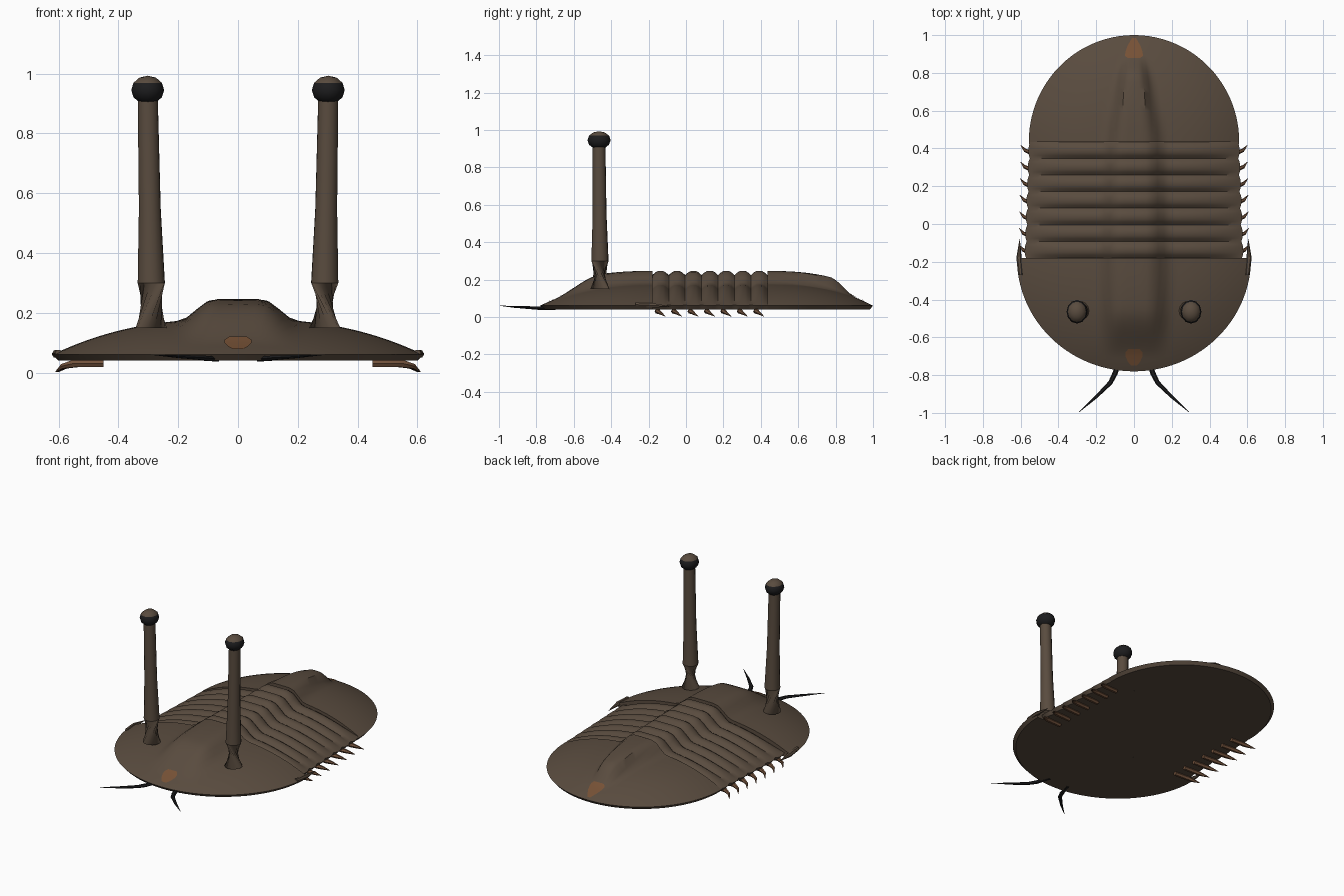
import bpy, bmesh, math
from mathutils import Vector, Matrix

if "Cube" in bpy.data.objects:
    bpy.data.objects.remove(bpy.data.objects["Cube"])


def material(name, rgb):
    m = bpy.data.materials.new(name)
    m.use_nodes = True
    m.diffuse_color = (*rgb, 1)
    m.node_tree.nodes["Principled BSDF"].inputs["Base Color"].default_value = (*rgb, 1)
    return m


SHELL = material("shell brown", (0.1, 0.071, 0.049))
ORANGE = material("rust mark", (0.18, 0.082, 0.036))
LEG = material("leg tan", (0.17, 0.085, 0.045))
BLACK = material("black", (0.012, 0.012, 0.013))


def finish(name, bm, *mats):
    bmesh.ops.recalc_face_normals(bm, faces=bm.faces)
    mesh = bpy.data.meshes.new(name)
    bm.to_mesh(mesh)
    bm.free()
    for m in mats:
        mesh.materials.append(m)
    for p in mesh.polygons:
        p.use_smooth = True
    mesh.set_sharp_from_angle(angle=math.radians(40))
    ob = bpy.data.objects.new(name, mesh)
    bpy.context.collection.objects.link(ob)
    return ob


def loft(name, rings, mat, closed=True):
    """Skin a row of equal rings; closed rings also get end caps."""
    bm = bmesh.new()
    vs = [[bm.verts.new(p) for p in r] for r in rings]
    n = len(vs[0])
    for a, b in zip(vs, vs[1:]):
        for i in range(n if closed else n - 1):
            j = (i + 1) % n
            bm.faces.new((a[i], a[j], b[j], b[i]))
    if closed:
        bm.faces.new(vs[0])
        bm.faces.new(vs[-1])
    return finish(name, bm, mat)


def tube(name, path, mat, sides=10, flat=1.0):
    """Tapered tube through (point, radius) pairs."""
    pts = [Vector(p) for p, _ in path]
    rings = []
    for i, (_, r) in enumerate(path):
        d = pts[min(i + 1, len(pts) - 1)] - pts[max(i - 1, 0)]
        q = d.to_track_quat("Z", "Y")
        ring = []
        for k in range(sides):
            a = math.tau * k / sides
            o = q @ Vector((r * math.cos(a), r * math.sin(a), 0))
            ring.append(pts[i] + Vector((o.x, o.y, o.z * flat)))
        rings.append(ring)
    return loft(name, rings, mat)


def smooth(t):
    t = max(0.0, min(1.0, t))
    return t * t * (3 - 2 * t)


# Shell surface: a shallow dome with a raised lobe along the middle
NECK, HIP = -0.18, 0.435
HEAD_W, HEAD_L, TAIL_W, TAIL_L = 0.62, 0.6, 0.557, 0.565
SEGMENTS = 7


def height(x, y):
    if y < NECK:
        r = math.hypot(x / HEAD_W, (y - NECK) / HEAD_L)
        lobe, rise = 0.2, smooth((y + 0.71) / 0.26)
    elif y <= HIP:
        t = (y - NECK) / (HIP - NECK)
        r = abs(x) / (0.58 + (TAIL_W - 0.58) * t)
        lobe, rise = 0.2 - 0.03 * t, 1
    else:
        t = (y - HIP) / TAIL_L
        r = math.hypot(x / TAIL_W, t)
        lobe, rise = 0.17 - 0.13 * t, smooth((0.91 - y) / 0.14)
    bump = smooth((1 - abs(x) / lobe) / 0.6)
    return 0.06 + 0.12 * (1 - min(r, 1) ** 2.5) + 0.066 * bump * rise


def section(y, w, centre, drop=0.0):
    """Closed cross-section: domed top, turned-in rim, flat underside."""
    n = 44
    ring = []
    for i in range(n + 1):
        u = math.sin(math.pi * (i / n - 0.5)) * 0.4 + (2 * i / n - 1) * 0.6
        ring.append((u * w, y, height(u * w, y) - drop * (1 - abs(u) ** 6)))
    yb = centre + (y - centre) * 0.97
    ring += [(w * 0.97, yb, 0.04), (-w * 0.97, yb, 0.04)]
    return ring


# Head and tail shields, rounded to an ellipse
STEPS = 26
angles = [math.radians(1.5 + 88.5 * i / STEPS) for i in range(STEPS + 1)]
loft("head_shield", [section(NECK - HEAD_L * math.cos(a) - (1e-5 if a > 1.57 else 0),
                             HEAD_W * math.sin(a), NECK) for a in angles], SHELL)
loft("tail_shield", [section(HIP + TAIL_L * math.cos(a) + (1e-5 if a > 1.57 else 0),
                             TAIL_W * math.sin(a), HIP) for a in angles], SHELL)

# Thorax: repeated plates with a groove between each
pitch = (HIP - NECK) / SEGMENTS
rings = []
for s in range(SEGMENTS):
    for f, drop in ((0, 0.022), (0.18, 0.008), (0.34, 0), (0.66, 0), (0.82, 0.008)):
        y = NECK + pitch * (s + f)
        w = 0.58 + (TAIL_W - 0.58) * (s + f) / SEGMENTS
        rings.append(section(y, w - drop * 0.4, y, drop))
rings.append(section(HIP, TAIL_W, HIP, 0.022))
loft("thorax", rings, SHELL)


# Rust marks lying on the shell
def mark(name, rows):
    grid = []
    for y, w in rows:
        xs = [w * k / 3 for k in range(-3, 4)]
        grid.append([(x, y, height(x, y) + 0.004) for x in xs])
    return loft(name, grid, ORANGE, closed=False)


mark("brow_mark", [(-0.75, 0.015), (-0.73, 0.032), (-0.7, 0.045), (-0.68, 0.045), (-0.662, 0.03)])
mark("tail_mark", [(0.88, 0.035), (0.89, 0.047), (0.91, 0.046), (0.94, 0.036),
                   (0.965, 0.022), (0.985, 0.01)])

for side, s in (("left", 1), ("right", -1)):
    # Eye stalk
    tube(side + "_eye_stalk", [((s * 0.29, -0.46, 0.15), 0.052), ((s * 0.29, -0.46, 0.3), 0.046),
                               ((s * 0.295, -0.462, 0.55), 0.037),
                               ((s * 0.302, -0.465, 0.93), 0.034)], SHELL, 14)

    # Eye with a brown lid on top
    bm = bmesh.new()
    bmesh.ops.create_uvsphere(bm, u_segments=12, v_segments=6, radius=1)
    bmesh.ops.transform(bm, verts=bm.verts, matrix=Matrix.Translation((s * 0.302, -0.465, 0.945))
                        @ Matrix.Diagonal((0.055, 0.062, 0.048, 1)))
    for f in bm.faces:
        f.material_index = 1 if f.calc_center_median().z > 0.968 else 0
    finish(side + "_eye", bm, BLACK, SHELL)

    # Feeler
    tube(side + "_feeler", [((s * 0.07, -0.7, 0.045), 0.012), ((s * 0.1, -0.79, 0.047), 0.014),
                            ((s * 0.125, -0.84, 0.05), 0.012), ((s * 0.2, -0.915, 0.054), 0.008),
                            ((s * 0.29, -0.995, 0.06), 0.001)], BLACK, 6, 0.7)

    # Cheek spine at the rear corner of the head
    tube(side + "_cheek_spine", [((s * 0.6, -0.27, 0.066), 0.012), ((s * 0.609, -0.18, 0.062), 0.014),
                                 ((s * 0.605, -0.08, 0.056), 0.001)], SHELL, 6)

    # Legs: hooked spikes sweeping out and back
    for i in range(SEGMENTS):
        y = -0.155 + pitch * i
        x = 0.012 * (1 - i / SEGMENTS)
        tube(f"{side}_leg_{i + 1}", [((s * 0.45, y, 0.03), 0.013), ((s * (0.54 + x), y + 0.005, 0.03), 0.014),
                                     ((s * (0.575 + x), y + 0.018, 0.021), 0.009),
                                     ((s * (0.598 + x), y + 0.045, 0.003), 0.001)], LEG, 6)
